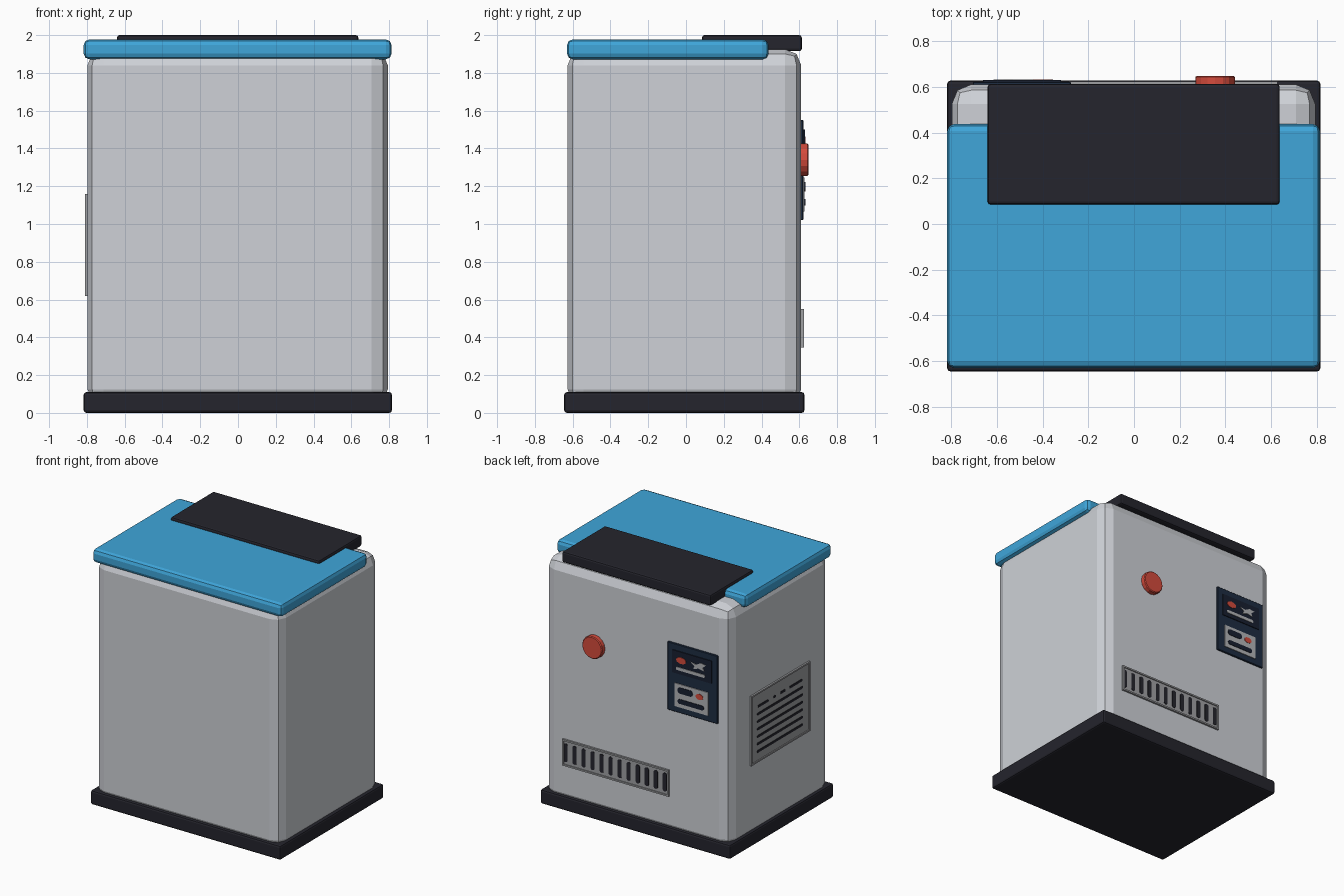
import bpy, bmesh, math
from mathutils import Vector

cube = bpy.data.objects.get("Cube")
if cube:
    bpy.data.objects.remove(cube, do_unlink=True)


def material(name, r, g, b):
    m = bpy.data.materials.new(name)
    m.use_nodes = True
    m.diffuse_color = (r, g, b, 1)
    bsdf = next(n for n in m.node_tree.nodes if n.type == 'BSDF_PRINCIPLED')
    bsdf.inputs["Base Color"].default_value = (r, g, b, 1)
    return m


GREY = material("light grey", .62, .64, .68)
BLUE = material("lid blue", .05, .38, .70)
BLACK = material("soft black", .018, .018, .026)
RED = material("button red", .66, .07, .045)
NAVY = material("panel navy", .013, .026, .055)
DARK = material("display dark blue", .009, .014, .03)
VENT = material("vent grey", .35, .355, .37)
PALE = material("symbol grey", .45, .46, .48)


def finish(name, bm, mat):
    bmesh.ops.recalc_face_normals(bm, faces=bm.faces)
    mesh = bpy.data.meshes.new(name)
    bm.to_mesh(mesh)
    bm.free()
    mesh.materials.append(mat)
    ob = bpy.data.objects.new(name, mesh)
    bpy.context.scene.collection.objects.link(ob)
    return ob


def box(name, lo, hi, mat, bevel, segments=2):
    """Box between two corners with rounded edges."""
    bm = bmesh.new()
    bmesh.ops.create_cube(bm, size=1)
    lo, hi = Vector(lo), Vector(hi)
    for v in bm.verts:
        v.co = (lo + hi) / 2 + v.co * (hi - lo)
    bmesh.ops.bevel(bm, geom=bm.edges[:], offset=bevel, segments=segments,
                    profile=.5, affect='EDGES')
    return finish(name, bm, mat)


def on_back(a, z, d):
    return (a, d, z)


def on_right(a, z, d):
    return (-d, a, z)


def plates(name, outlines, place, near, far, mat):
    """Thin prisms standing on a wall, from depth near to depth far."""
    bm = bmesh.new()
    for outline in outlines:
        inner = [bm.verts.new(place(a, z, near)) for a, z in outline]
        outer = [bm.verts.new(place(a, z, far)) for a, z in outline]
        bm.faces.new(inner)
        bm.faces.new(outer)
        n = len(outline)
        for i in range(n):
            j = (i + 1) % n
            bm.faces.new((inner[i], inner[j], outer[j], outer[i]))
    return finish(name, bm, mat)


def rect(a0, a1, z0, z1):
    return [(a0, z0), (a1, z0), (a1, z1), (a0, z1)]


def pill(a, z, w, h, steps=4):
    """Rounded slot outline, along whichever side is longer."""
    r, pts = min(w, h) / 2, []
    for sx, sz, start in ((1, 1, 0), (-1, 1, 1), (-1, -1, 2), (1, -1, 3)):
        for i in range(steps + 1):
            if i == steps and (w > h) == (start % 2 == 0):
                continue
            if i == 0 and (w > h) == (start % 2 == 1):
                continue
            t = (start + i / steps) * math.pi / 2
            pts.append((a + sx * (w / 2 - r) + r * math.cos(t),
                        z + sz * (h / 2 - r) + r * math.sin(t)))
    clean = []
    for p in pts:
        if all(math.dist(p, q) > 1e-5 for q in clean):
            clean.append(p)
    return clean


def ellipse(a, z, w, h, n=12):
    return [(a + w / 2 * math.cos(i * math.tau / n),
             z + h / 2 * math.sin(i * math.tau / n)) for i in range(n)]


def grille(name, a0, a1, z0, z1, place, wall):
    """Vent plate with a raised rim."""
    rim = .012
    plates(name + "_plate", [rect(a0, a1, z0, z1)], place, wall - .005, wall + .006, VENT)
    plates(name + "_rim", [rect(a0, a1, z0, z0 + rim), rect(a0, a1, z1 - rim, z1),
                           rect(a0, a0 + rim, z0 + rim, z1 - rim),
                           rect(a1 - rim, a1, z0 + rim, z1 - rim)],
           place, wall - .005, wall + .014, VENT)


# Main shell
BACK, SIDE = .61, .797
box("base", (-.817, -.645, 0), (.815, .627, .11), BLACK, .014)
box("cabinet", (-SIDE, -.627, .04), (.793, BACK, 1.925), GREY, .085)
box("lid", (-.817, -.63, 1.872), (.813, .437, 1.977), BLUE, .03)
box("hinge_cover", (-.64, .085, 1.915), (.637, .613, 2), BLACK, .013)

# Round button on the back
bm = bmesh.new()
bmesh.ops.create_cone(bm, cap_ends=True, segments=16, radius1=.087, radius2=.087, depth=.05)
rims = [e for e in bm.edges if all(v.co.z > 0 for v in e.verts)]
bmesh.ops.bevel(bm, geom=rims, offset=.006, segments=1, affect='EDGES')
for v in bm.verts:
    x, y, z = v.co
    v.co = (.355 + x, .623 + z, 1.34 + y)
finish("round_button", bm, RED)

# Control panel on the back
box("control_panel", (-.705, .6, 1.02), (-.275, .622, 1.55), NAVY, .004, 1)
plates("display", [rect(-.66, -.32, 1.325, 1.5)], on_back, .62, .629, DARK)
plates("keypad", [rect(-.63, -.34, 1.067, 1.247)], on_back, .62, .628, PALE)
plates("display_lamp", [ellipse(-.40, 1.435, .085, .05)], on_back, .628, .633, RED)
symbol = [(-.48, 1.45), (-.53, 1.44), (-.57, 1.462), (-.615, 1.455), (-.585, 1.43),
          (-.6, 1.405), (-.55, 1.415), (-.505, 1.4), (-.515, 1.425)]
plates("display_symbols", [symbol, pill(-.48, 1.367, .25, .026)], on_back, .628, .633, PALE)
plates("keypad_keys", [pill(-.433, 1.2, .13, .05), pill(-.482, 1.115, .225, .038)],
       on_back, .627, .632, DARK)
plates("keypad_lamp", [ellipse(-.556, 1.195, .065, .045)], on_back, .627, .632, RED)

# Low vent on the back with upright slots
grille("back_vent", -.285, .627, .345, .55, on_back, BACK)
plates("back_vent_slots", [pill(-.25 + i * .0775, .448, .036, .145) for i in range(12)],
       on_back, BACK + .004, BACK + .009, BLACK)

# Side vent with level slots and a broken top row
grille("side_vent", -.367, .355, .62, 1.16, on_right, SIDE)
slots = [pill(-.005, .7 + i * .058, .56, .02) for i in range(6)]
slots += [pill(a, 1.048, w, .02) for a, w in ((.2, .13), (.06, .03), (-.04, .06), (-.2, .16))]
plates("side_vent_slots", slots, on_right, SIDE + .004, SIDE + .009, BLACK)
